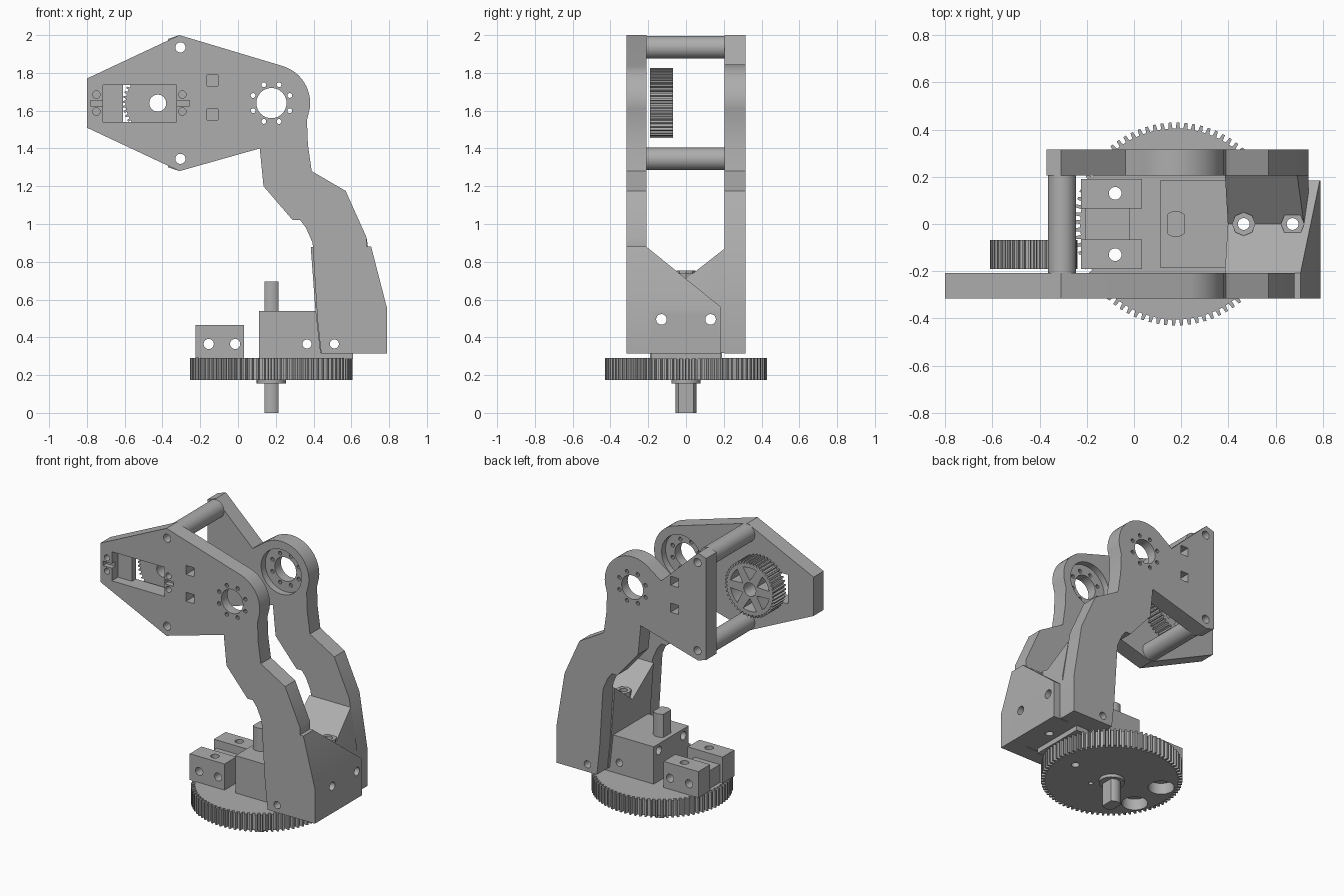
import bpy, bmesh, math
from mathutils import Vector

if "Cube" in bpy.data.objects:
    bpy.data.objects.remove(bpy.data.objects["Cube"], do_unlink=True)

grey = bpy.data.materials.new("plain grey")
grey.use_nodes = True
colour = (0.42, 0.42, 0.42, 1)
grey.diffuse_color = colour
grey.node_tree.nodes["Principled BSDF"].inputs["Base Color"].default_value = colour

parts = []
PLACE = {"x": lambda a, b, t: (t, a, b),
         "y": lambda a, b, t: (a, t, b),
         "z": lambda a, b, t: (a, b, t)}


def prism(name, pts, axis, lo, hi, slope=None, part=True):
    """Extrude a flat outline along an axis; slope trims off all above a plane."""
    bm = bmesh.new()
    face = bm.faces.new([bm.verts.new(PLACE[axis](a, b, lo)) for a, b in pts])
    ext = bmesh.ops.extrude_face_region(bm, geom=[face])
    move = Vector(PLACE[axis](0, 0, hi - lo))
    bmesh.ops.translate(bm, vec=move,
                        verts=[v for v in ext["geom"] if isinstance(v, bmesh.types.BMVert)])
    if slope:
        cut = bmesh.ops.bisect_plane(bm, geom=bm.verts[:] + bm.edges[:] + bm.faces[:],
                                     plane_co=slope[0], plane_no=slope[1], clear_outer=True)
        edges = [e for e in cut["geom_cut"] if isinstance(e, bmesh.types.BMEdge)]
        bmesh.ops.contextual_create(bm, geom=edges)
    bmesh.ops.recalc_face_normals(bm, faces=bm.faces[:])
    mesh = bpy.data.meshes.new(name)
    bm.to_mesh(mesh)
    bm.free()
    mesh.materials.append(grey)
    obj = bpy.data.objects.new(name, mesh)
    bpy.context.collection.objects.link(obj)
    if part:
        parts.append(obj)
    return obj


def arc(a, b, r, start, end, n):
    return [(a + r * math.cos(math.radians(start + (end - start) * i / n)),
             b + r * math.sin(math.radians(start + (end - start) * i / n))) for i in range(n + 1)]


def disc(a, b, r, n=24):
    return arc(a, b, r, 0, 360, n)[:-1]


def rect(a0, a1, b0, b1):
    return [(a0, b0), (a1, b0), (a1, b1), (a0, b1)]


def teeth(a, b, root, tip, n):
    pts = []
    for i in range(n):
        for f, r in ((0, root), (0.45, root), (0.55, tip), (0.9, tip)):
            t = math.tau * (i + f) / n
            pts.append((a + r * math.cos(t), b + r * math.sin(t)))
    return pts


def cutter(pts, axis, lo=-3, hi=3):
    obj = prism("cutter", pts, axis, lo, hi, part=False)
    obj.hide_render = True
    return obj


def cut(objs, cutters):
    """Subtract the cutters from each object, then remove them."""
    for obj in objs:
        for c in cutters:
            mod = obj.modifiers.new("cut", "BOOLEAN")
            mod.object, mod.solver = c, "EXACT"
    deps = bpy.context.evaluated_depsgraph_get()
    for obj in objs:
        mesh = bpy.data.meshes.new_from_object(obj.evaluated_get(deps))
        obj.modifiers.clear()
        obj.data = mesh
    for c in cutters:
        bpy.data.objects.remove(c, do_unlink=True)


# Turntable gear, with two counterbores and its shaft
GX = 0.177
gear = prism("turntable_gear", teeth(GX, 0, 0.405, 0.43, 80), "z", 0.175, 0.29)
cut([gear], [cutter(disc(-0.11, y, 0.08), "z", 0, 0.25) for y in (-0.125, 0.125)]
    + [cutter(disc(0.25, -0.11, 0.015, 12), "z", 0, 0.25)])
prism("shaft_collar", disc(GX, 0, 0.078, 32), "z", 0.155, 0.18)
flat = math.degrees(math.acos(0.038 / 0.055))
prism("turntable_shaft", arc(GX, 0, 0.055, flat, 180 - flat, 8)
      + arc(GX, 0, 0.055, 180 + flat, 360 - flat, 8), "z", 0, 0.695)

# Blocks standing on the gear
blocks = [prism(n, rect(-0.225, 0.033, y0, y1), "z", 0.29, 0.465)
          for n, y0, y1 in (("front_clamp", -0.19, -0.065), ("back_clamp", 0.065, 0.19))]
blocks.append(prism("clamp_web", rect(-0.205, -0.02, -0.065, 0.065), "z", 0.29, 0.41))
centre = prism("centre_block", [(0.11, 0.3), (0.44, 0.3), (0.41, 0.54), (0.11, 0.54)],
               "y", -0.185, 0.185)
plate = prism("mounting_plate", rect(0.11, 0.61, -0.185, 0.185), "z", 0.285, 0.318)
cut(blocks[:2] + [gear], [cutter(disc(-0.08, y, 0.027), "z") for y in (-0.13, 0.13)])
cut(blocks, [cutter(disc(x, 0.365, 0.027), "y") for x in (-0.155, -0.015)])

# Front arm and head side, one flat piece
HX, HZ = 0.177, 1.64
lower_left = [(0.44, 0.315), (0.42, 0.5), (0.395, 0.9), (0.36, 0.98), (0.33, 1.02),
              (0.29, 1.02), (0.135, 1.2), (0.115, 1.4)]
elbow = [(0.365, 1.55), (0.37, 1.42), (0.39, 1.28), (0.57, 1.175), (0.68, 0.93)]
front_side = prism("front_arm", [(-0.8, 1.51), (-0.8, 1.77), (-0.31, 2.0)]
                   + arc(HX, HZ, 0.205, 72, -8, 14) + elbow
                   + [(0.68, 0.88), (0.705, 0.88), (0.79, 0.55), (0.79, 0.315)]
                   + lower_left + [(-0.31, 1.28)], "y", -0.315, -0.208)

# Back arm, with a shorter head
back_side = prism("back_arm", [(-0.37, 1.3), (-0.37, 1.98), (-0.31, 2.0), (-0.035, 1.74)]
                  + arc(HX, HZ, 0.205, 130, -8, 20) + elbow
                  + [(0.74, 0.56), (0.74, 0.315)]
                  + lower_left + [(-0.31, 1.28)], "y", 0.205, 0.315)

# Cross bars joining the sides
bars = [prism(n, disc(-0.305, z, 0.06, 32), "y", -0.208, 0.205)
        for n, z in (("upper_bar", 1.935), ("lower_bar", 1.345))]

# Openings shared by both sides: hub, its bolt ring, bar holes
sides = [front_side, back_side]
cut(sides, [cutter(disc(HX, HZ, 0.08, 32), "y"),
            cutter(disc(HX, HZ, 0.15, 32), "y", -0.25, 0.25)]
    + [cutter(disc(a, b, 0.013, 10), "y") for a, b in arc(HX, HZ, 0.105, 22.5, 337.5, 7)])
cut(sides + bars, [cutter(disc(-0.305, z, 0.027), "y") for z in (1.345, 1.935)])
for side, lo, hi in ((front_side, -1, -0.235), (back_side, 0.23, 1)):
    cut([side], [cutter(rect(-0.165, -0.107, z, z + 0.06), "y", lo, hi) for z in (1.55, 1.73)])

# Servo window in the front side with clip slots and screw holes
cut([front_side], [cutter(rect(-0.61, -0.325, 1.54, 1.735), "y"),
                   cutter(rect(-0.715, -0.6, 1.54, 1.735), "y", -1, -0.25)])
cut([front_side], [cutter(rect(a, a + 0.065, 1.625, 1.655), "y", -1, -0.28)
                   for a in (-0.78, -0.323)]
    + [cutter(disc(a, z, 0.02, 16), "y", -1, -0.25)
       for a in (-0.75, -0.295) for z in (1.595, 1.685)])

# Drive pulley with pockets between its spokes
PX = -0.425
pulley = prism("drive_pulley", teeth(PX, HZ, 0.17, 0.185, 44), "y", -0.19, -0.068)
cut([pulley], [cutter(disc(PX, HZ, 0.045), "y")]
    + [cutter([(PX + 0.06 * math.cos(math.radians(t)), HZ + 0.06 * math.sin(math.radians(t)))]
              + arc(PX, HZ, 0.145, t - 20, t + 20, 5), "y", -0.16, 1)
       for t in range(30, 390, 60)])

# Base: two sloping gussets making a V, and the end wall
gusset = [(0.435, 0.318), (0.41, 0.54), (0.385, 0.88), (0.69, 0.88), (0.74, 0.6), (0.74, 0.318)]
down_back = ((0, 0, 0.71), (0, 0.17, 0.21))
down_front = ((0, 0, 0.71), (0, -0.16, 0.205))
base = [prism("front_gusset", gusset, "y", -0.208, 0, down_back),
        prism("back_gusset", gusset, "y", 0, 0.205, down_front),
        prism("end_wall", [(0.68, 0.315), (0.68, 0.88), (0.705, 0.88), (0.79, 0.55), (0.79, 0.315)],
              "y", -0.208, 0.185, down_back)]

# Nuts on the vertical bolts
nuts = [prism("bolt_nut", disc(x, 0, 0.05, 8), "z", 0.6, z)
        for x, z in ((0.465, 0.755), (0.672, 0.74))]

# Bolt holes through the base
cut(base + nuts + [plate, gear], [cutter(disc(x, 0, 0.025), "z") for x in (0.465, 0.672)])
cut(base + [centre], [cutter(disc(y, 0.495, 0.028), "x") for y in (-0.13, 0.13)])
cut(base + sides + [centre], [cutter(disc(x, 0.365, 0.024), "y") for x in (0.365, 0.51)])

# Smooth the round walls, keep hard edges
bpy.ops.object.select_all(action="DESELECT")
for obj in parts:
    obj.select_set(True)
bpy.context.view_layer.objects.active = parts[0]
bpy.ops.object.shade_smooth_by_angle(angle=math.radians(25))
